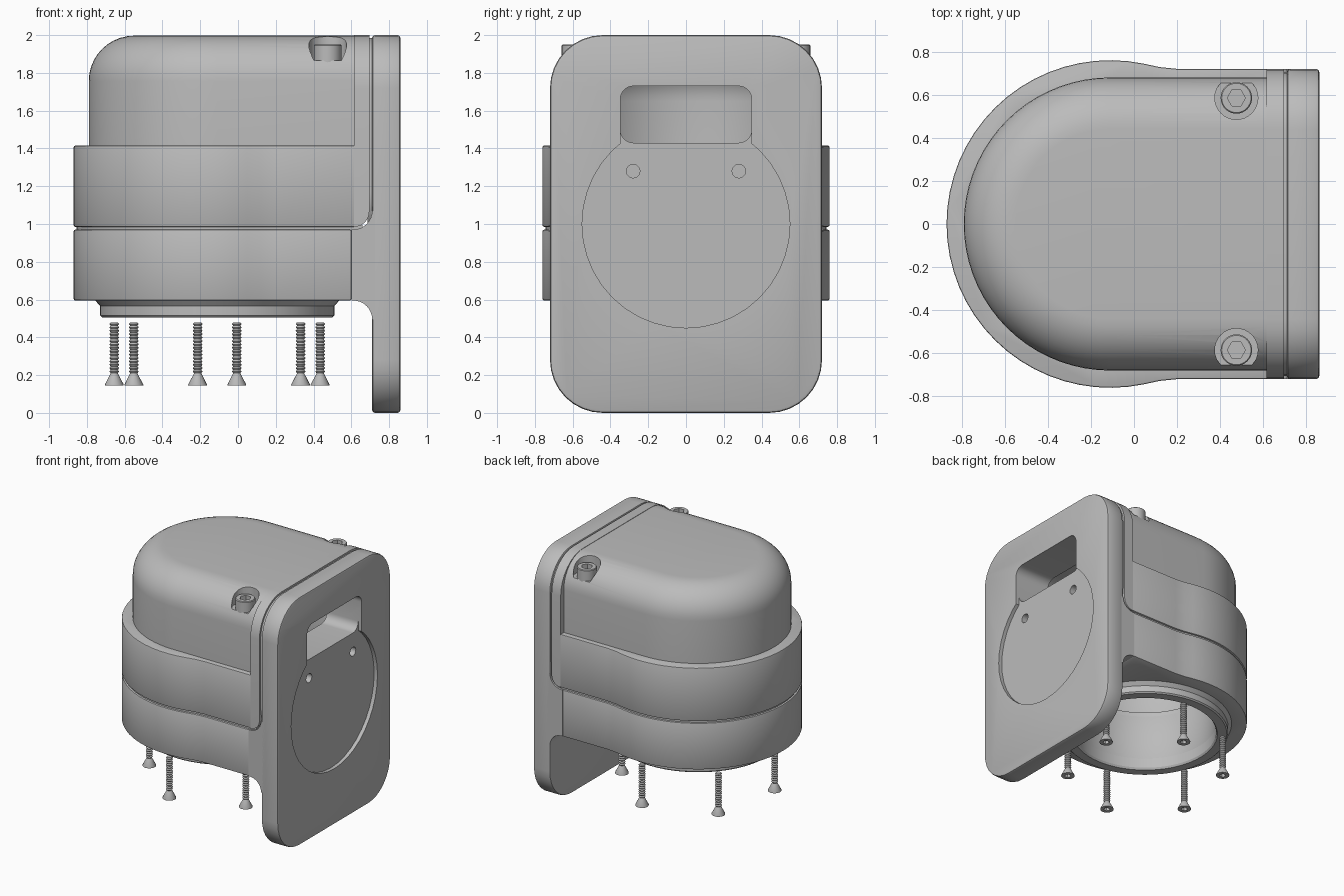
import bpy, bmesh, math
from mathutils import Matrix

if "Cube" in bpy.data.objects:
    bpy.data.objects.remove(bpy.data.objects["Cube"], do_unlink=True)

grey = bpy.data.materials.new("plain grey")
grey.use_nodes = True
grey.diffuse_color = (0.5, 0.5, 0.5, 1)
grey.node_tree.nodes["Principled BSDF"].inputs["Base Color"].default_value = (0.5, 0.5, 0.5, 1)

CX = -0.11      # centre of the round end
HALF = 0.72     # half width of the mounting plate


def finish(name, bm):
    bmesh.ops.recalc_face_normals(bm, faces=bm.faces)
    mesh = bpy.data.meshes.new(name)
    bm.to_mesh(mesh)
    bm.free()
    mesh.materials.append(grey)
    ob = bpy.data.objects.new(name, mesh)
    bpy.context.collection.objects.link(ob)
    return ob


def loft(name, rings):
    """Solid skinned through closed rings with equal point counts."""
    bm = bmesh.new()
    loops = [[bm.verts.new(p) for p in ring] for ring in rings]
    n = len(loops[0])
    for a, b in zip(loops, loops[1:]):
        for i in range(n):
            j = (i + 1) % n
            bm.faces.new((a[i], a[j], b[j], b[i]))
    bm.faces.new(loops[0])
    bm.faces.new(loops[-1])
    return finish(name, bm)


def along_x(name, pts, x0, x1):
    return loft(name, [[(x, y, z) for y, z in pts] for x in (x0, x1)])


def along_y(name, pts, half):
    return loft(name, [[(x, y, z) for x, z in pts] for y in (-half, half)])


def along_z(name, pts, z0, z1):
    return loft(name, [[(x, y, z) for x, y in pts] for z in (z0, z1)])


def arc(cx, cy, r, a0, a1, n=8):
    angles = [math.radians(a0 + (a1 - a0) * i / n) for i in range(n + 1)]
    return [(cx + r * math.cos(a), cy + r * math.sin(a)) for a in angles]


def circle(cx, cy, r, n=40):
    return arc(cx, cy, r, 0, 360, n)[:-1]


def rounded(half, z0, z1, r):
    h = half - r
    return (arc(h, z1 - r, r, 0, 90) + arc(-h, z1 - r, r, 90, 180)
            + arc(-h, z0 + r, r, 180, 270) + arc(h, z0 + r, r, 270, 360))


def d_outline(r, end):
    """Half round at -x, straight sides up to x = end."""
    return [(end, r)] + arc(CX, 0, r, 90, 270, 36) + [(end, -r)]


def body_outline(end, inset=0):
    """Round end that flows in to slightly narrower straight sides."""
    flow = [(end, HALF - inset), (0.2, HALF - inset), (0.12, 0.728 - inset)]
    return flow + arc(CX, 0, 0.76 - inset, 78, 282, 36) + [(x, -y) for x, y in reversed(flow)]


def domed(name, r, end, z0, z1, fillet):
    rings = [[(x, y, z0) for x, y in d_outline(r, end)]]
    for c, s in arc(0, 0, fillet, 0, 90, 10):
        rings.append([(x, y, z1 - fillet + s) for x, y in d_outline(r - fillet + c, end)])
    return loft(name, rings)


def revolve(name, profile, centre=(0, 0), n=24, closed=False):
    """Turn (radius, z) points round a vertical axis."""
    bm = bmesh.new()
    verts = [bm.verts.new((r, 0, z)) for r, z in profile]
    pairs = list(zip(verts, verts[1:])) + ([(verts[-1], verts[0])] if closed else [])
    edges = [bm.edges.new(p) for p in pairs]
    bmesh.ops.spin(bm, geom=verts + edges, axis=(0, 0, 1), cent=(0, 0, 0),
                   angle=math.tau, steps=n, use_duplicate=False)
    bmesh.ops.remove_doubles(bm, verts=bm.verts, dist=0.0005)
    bmesh.ops.translate(bm, verts=bm.verts, vec=(*centre, 0))
    return finish(name, bm)


def bake(ob):
    deps = bpy.context.evaluated_depsgraph_get()
    mesh = bpy.data.meshes.new_from_object(ob.evaluated_get(deps))
    ob.modifiers.clear()
    ob.data = mesh


def soften(ob, width=0.012):
    mod = ob.modifiers.new("bevel", 'BEVEL')
    mod.width, mod.segments, mod.limit_method = width, 2, 'ANGLE'
    mod.angle_limit = math.radians(40)
    bake(ob)


def cut(targets, *cutters):
    for ob in targets:
        for c in cutters:
            mod = ob.modifiers.new("cut", 'BOOLEAN')
            mod.operation, mod.solver, mod.object = 'DIFFERENCE', 'EXACT', c
            bake(ob)
    for c in cutters:
        bpy.data.objects.remove(c, do_unlink=True)


# Mounting plate
plate = along_x("mounting_plate", rounded(HALF, 0, 2, 0.28), 0.71, 0.86)
soften(plate, 0.015)

# Lower housing, with a filleted bracket running into the plate
lower = along_z("lower_housing", body_outline(0.6), 0.595, 0.97)
bracket = along_y("plate_bracket",
                  arc(0.61, 0.495, 0.1, 90, 0) + [(0.74, 0.495), (0.74, 1.07)]
                  + arc(0.61, 1.07, 0.1, 0, -90) + [(0.6, 0.97), (0.6, 0.595)], HALF)

# Upper housing: belt, end frame and domed cover
belt = along_z("upper_belt", body_outline(0.62), 0.985, 1.415)
frame = along_x("end_frame", rounded(HALF, 0.4, 2, 0.28), 0.615, 0.695)
cut([frame], along_y("frame_trim", [(0.5, 0.3), (0.8, 0.3), (0.8, 1.065)]
                     + arc(0.615, 1.065, 0.08, 0, -90) + [(0.5, 0.985)], 1))
dome = domed("domed_cover", 0.68, 0.62, 1.41, 1.997, 0.24)

# Dark seams between the housings and against the plate
seam = along_z("housing_seam", body_outline(0.66, 0.015), 0.96, 0.995)
gasket = along_x("plate_seam", rounded(HALF - 0.015, 0.9, 1.985, 0.27), 0.685, 0.72)

# Hollow interior
cut([belt, dome], domed("cavity", 0.6, 0.55, 0.9, 1.85, 0.2))
cut([lower, seam], along_z("bore", circle(CX, 0, 0.53, 64), 0.4, 1.2))

# Plate openings: grip slot, round recess and two holes
cut([plate, frame, gasket, dome],
    along_x("slot", rounded(0.348, 1.43, 1.73, 0.07), 0.5, 1))
cut([plate], along_x("recess", circle(0, 1, 0.55), 0.83, 1),
    along_x("recess_neck", [(-0.348, 1.4), (0.348, 1.4), (0.348, 1.6), (-0.348, 1.6)], 0.83, 1),
    *[along_x("hole", circle(s * 0.28, 1.28, 0.036, 20), 0.74, 1) for s in (-1, 1)])

# Stepped collar under the lower housing
collar = revolve("bottom_collar", [(0.53, 0.52), (0.54, 0.505), (0.61, 0.505), (0.62, 0.515),
                                   (0.62, 0.565), (0.65, 0.6), (0.53, 0.6)], (CX, 0), 64, True)

# Cap screws sunk into the cover
for side, label in ((-1, "right"), (1, "left")):
    spot = (0.475, side * 0.585)
    cut([dome], along_z("pocket", circle(*spot, 0.1, 32), 1.865, 2.2))
    screw = revolve("cap_screw_" + label, [(0, 1.8), (0.073, 1.8), (0.073, 1.945),
                                           (0.068, 1.95), (0, 1.95)], spot, 32)
    cut([screw], along_z("socket", circle(*spot, 0.042, 6), 1.9, 2.1))

# Countersunk screws hanging below the collar
thread = [(0.026 if i % 2 else 0.019, 0.21 + i * 0.009) for i in range(30)]
shape = [(0, 0.145), (0.05, 0.145), (0.05, 0.15), (0.024, 0.2)] + thread + [(0.02, 0.478), (0, 0.478)]
for i in range(6):
    a = math.radians(19.7 + 60 * i)
    spot = (CX + 0.579 * math.cos(a), 0.579 * math.sin(a))
    screw = revolve("countersunk_screw_%d" % (i + 1), shape, spot, 16)
    cut([screw], along_z("socket", circle(*spot, 0.024, 6), 0.1, 0.17))

# Smooth shading with crisp edges
for ob in (lower, belt):
    soften(ob, 0.008)
for ob in bpy.context.collection.objects:
    if ob.type == 'MESH' and grey.name in ob.data.materials:
        bpy.ops.object.select_all(action='DESELECT')
        ob.select_set(True)
        bpy.context.view_layer.objects.active = ob
        bpy.ops.object.shade_smooth_by_angle(angle=math.radians(30))
